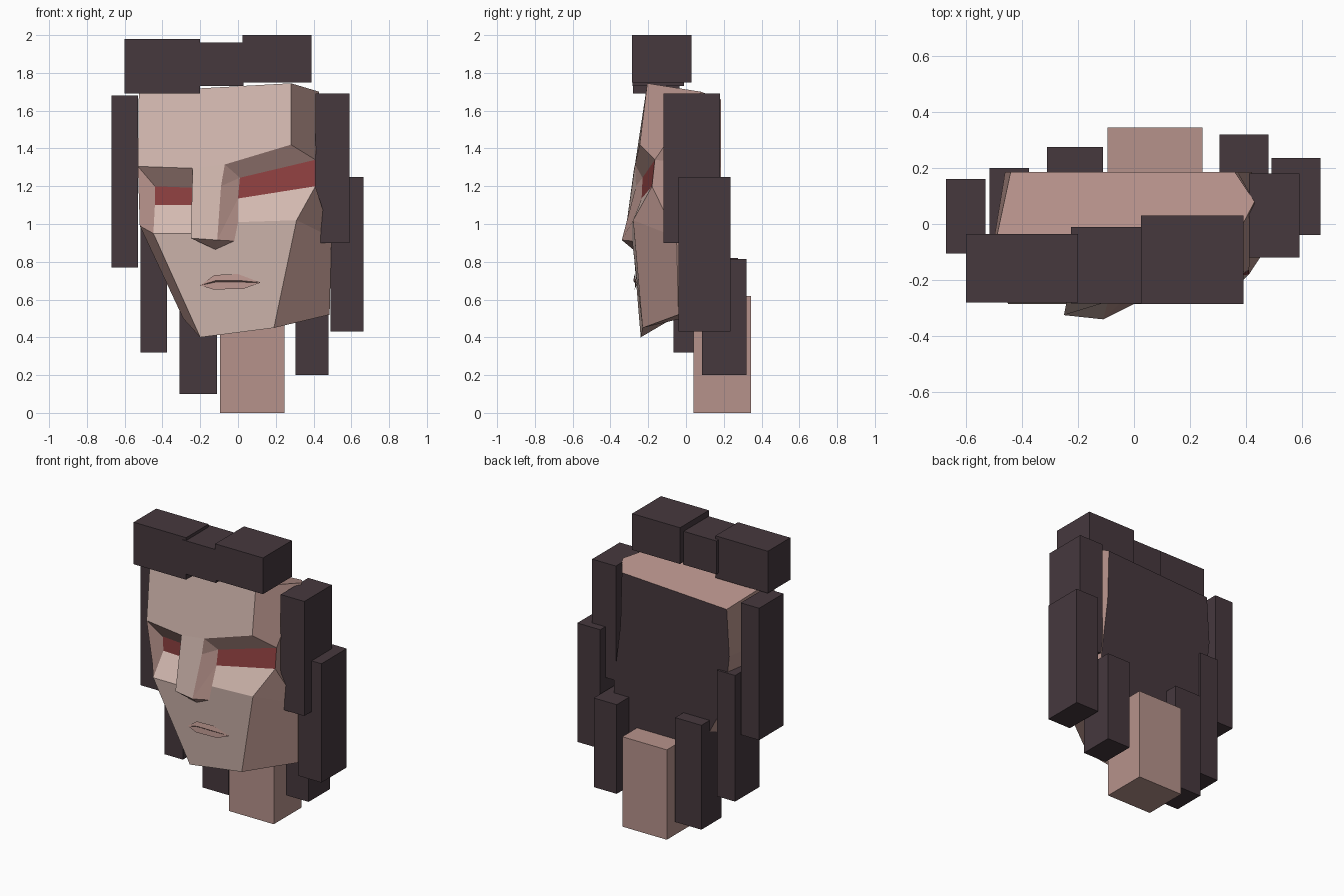
import bpy
import bmesh
from mathutils import Vector

old = bpy.data.objects.get("Cube")
if old:
    bpy.data.objects.remove(old, do_unlink=True)


def material(name, red, green, blue):
    mat = bpy.data.materials.new(name)
    mat.use_nodes = True
    colour = (red, green, blue, 1)
    mat.diffuse_color = colour
    shader = next(n for n in mat.node_tree.nodes if n.type == 'BSDF_PRINCIPLED')
    shader.inputs["Base Color"].default_value = colour
    return mat


LIGHT_SKIN = material("light skin", .66, .49, .44)
DARK_SKIN = material("dark skin", .47, .29, .26)
HAIR = material("dark hair", .061, .040, .048)
EYE = material("red eye", .29, .055, .055)


def add_object(name, bm, mats):
    mesh = bpy.data.meshes.new(name)
    bm.to_mesh(mesh)
    bm.free()
    for mat in mats:
        mesh.materials.append(mat)
    obj = bpy.data.objects.new(name, mesh)
    bpy.context.collection.objects.link(obj)
    return obj


def block(name, x, y, z, mat):
    """Box given by its (low, high) range on each axis."""
    low, high = (Vector(corner) for corner in zip(x, y, z))
    bm = bmesh.new()
    bmesh.ops.create_cube(bm, size=1)
    bmesh.ops.scale(bm, verts=bm.verts, vec=high - low)
    bmesh.ops.translate(bm, verts=bm.verts, vec=(low + high) / 2)
    return add_object(name, bm, [mat])


def faceted(name, points, groups):
    """Planar facets between named points, grouped by material."""
    bm = bmesh.new()
    verts = {key: bm.verts.new(co) for key, co in points.items()}
    for index, facets in enumerate(groups.values()):
        for facet in facets:
            face = bm.faces.new([verts[key] for key in facet.split()])
            face.material_index = index
    bmesh.ops.recalc_face_normals(bm, faces=bm.faces)
    return add_object(name, bm, list(groups))


# Neck
block("neck", (-.095, .245), (.04, .345), (0, .62), DARK_SKIN)

# Hair blocks on top of the forehead
block("fringe_right", (-.60, -.20), (-.28, -.035), (1.69, 1.98), HAIR)
block("fringe_middle", (-.225, .03), (-.283, -.01), (1.73, 1.96), HAIR)
block("fringe_left", (.025, .39), (-.285, .03), (1.75, 2), HAIR)

# Hair blocks hanging at the sides and back
block("lock_right_upper", (-.67, -.53), (-.105, .16), (.77, 1.68), HAIR)
block("lock_right_lower", (-.515, -.375), (-.065, .20), (.32, 1.19), HAIR)
block("lock_right_back", (-.31, -.11), (.055, .275), (.10, .82), HAIR)
block("lock_left_upper", (.41, .59), (-.12, .18), (.90, 1.69), HAIR)
block("lock_left_lower", (.49, .665), (-.04, .235), (.43, 1.25), HAIR)
block("lock_left_back", (.305, .48), (.085, .32), (.20, .815), HAIR)

# Head landmarks: r is the model's right, l its left
forehead = dict(
    top_r=(-.525, -.21, 1.70), top_l=(.28, -.205, 1.745), temple=(.43, .08, 1.70),
    brow_r=(-.53, -.24, 1.305), bridge_r=(-.24, -.275, 1.295),
    bridge_l=(-.07, -.27, 1.315), brow_l=(.28, -.245, 1.42),
    brow_out=(.41, -.165, 1.34))
eyes = dict(
    lid_r=(-.44, -.19, 1.20), inner_r=(-.20, -.20, 1.19),
    bag_r=(-.44, -.185, 1.10), duct_r=(-.20, -.20, 1.10),
    inner_l=(.01, -.23, 1.245), duct_l=(0, -.235, 1.135), bag_l=(.41, -.18, 1.20))
nose = dict(
    notch=(-.09, -.265, 1.20), tip_r=(-.25, -.325, .925), tip_l=(-.11, -.34, .915),
    base_r=(-.24, -.285, .93), base=(-.12, -.28, .865), base_l=(-.02, -.285, .91))
jaw = dict(
    cheek_r=(-.448, -.285, .95), cheek_out=(-.52, -.19, .99), mid_r=(-.22, -.285, .95),
    mid_l=(0, -.285, 1.01), cheek_l=(.31, -.28, 1.02),
    chin_r=(-.20, -.24, .40), chin_l=(.19, -.23, .45),
    jaw_l=(.485, -.04, .52), ear_l=(.495, -.05, .93), jaw_r=(-.29, -.08, .50))
back = dict(
    crown_l=(.36, .185, 1.66), back_l=(.37, .185, 1.30), nape_l=(.42, .185, .90),
    low_l=(.42, .185, .55), low_r=(-.26, .185, .65), nape_r=(-.42, .185, .95),
    back_r=(-.46, .185, 1.30), crown_r=(-.44, .185, 1.62))

faceted("head", {**forehead, **eyes, **nose, **jaw, **back}, {
    LIGHT_SKIN: [
        "top_r brow_r bridge_r bridge_l brow_l top_l",
        "bridge_r tip_r tip_l notch bridge_l",
        "bag_r cheek_r mid_r duct_r",
        "duct_l mid_l cheek_l bag_l",
        "cheek_r chin_r chin_l cheek_l mid_l base_l base base_r mid_r",
    ],
    DARK_SKIN: [
        # crown and sides
        "top_r top_l temple crown_l crown_r",
        "top_l brow_l brow_out temple",
        "temple brow_out back_l crown_l",
        "brow_out bag_l ear_l nape_l back_l",
        "bag_l cheek_l ear_l",
        "cheek_l chin_l jaw_l ear_l",
        "ear_l jaw_l low_l nape_l",
        "top_r crown_r back_r brow_r",
        "brow_r back_r nape_r cheek_out",
        "cheek_out nape_r low_r jaw_r",
        "cheek_r cheek_out jaw_r chin_r",
        "brow_r cheek_out cheek_r bag_r lid_r",
        # underside of the jaw
        "chin_r jaw_r low_r", "chin_r low_r chin_l",
        "chin_l low_r low_l", "chin_l low_l jaw_l",
        # brow undersides
        "brow_r lid_r inner_r bridge_r",
        "bridge_l notch inner_l", "bridge_l inner_l brow_out brow_l",
        # nose sides and underside
        "bridge_r inner_r duct_r", "bridge_r duct_r tip_r",
        "duct_r mid_r base_r tip_r",
        "notch tip_l duct_l inner_l", "tip_l base_l mid_l duct_l",
        "tip_r base_r base", "tip_r base tip_l", "base base_l tip_l",
    ],
    EYE: [
        "lid_r bag_r duct_r inner_r",
        "inner_l duct_l bag_l brow_out",
    ],
    HAIR: ["crown_l back_l nape_l low_l low_r nape_r back_r crown_r"],
})

# Lips: two facets meeting at a recessed mouth line
lips = dict(
    corner_r=(-.20, -.262, .675), peak_r=(-.125, -.272, .73), peak_l=(0, -.272, .735),
    corner_l=(.12, -.262, .69), low_l=(.03, -.272, .657), low_r=(-.13, -.272, .653),
    seam_r=(-.12, -.279, .70), seam_l=(.02, -.279, .70),
    fold_r=(-.12, -.268, .692), fold_l=(.02, -.268, .692))
faceted("lips", lips, {DARK_SKIN: [
    "corner_r seam_r seam_l corner_l peak_l peak_r",
    "corner_r fold_r fold_l corner_l seam_l seam_r",
    "corner_r low_r low_l corner_l fold_l fold_r",
]})
